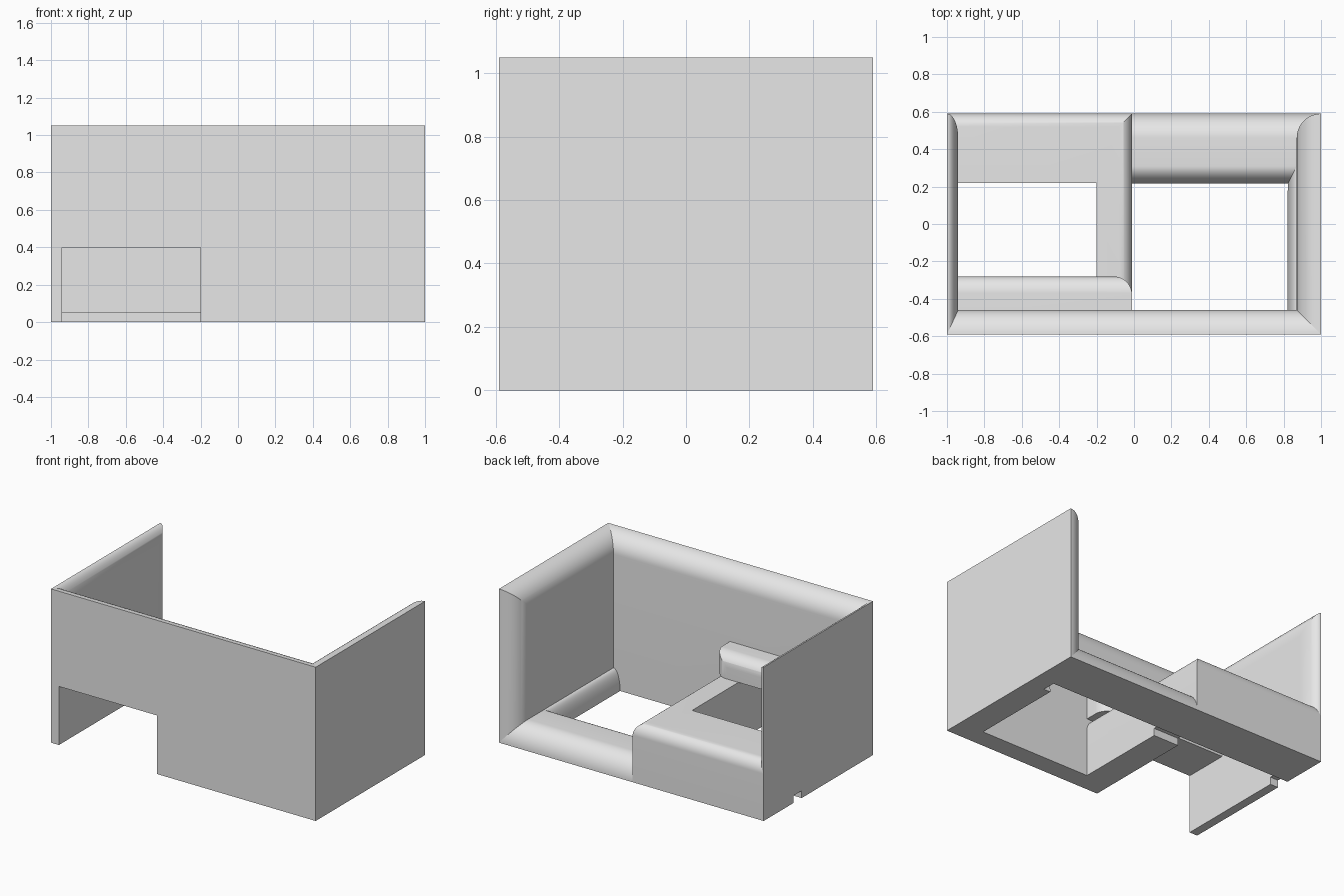
import bpy, bmesh, math
from mathutils import Vector

if "Cube" in bpy.data.objects:
    bpy.data.objects.remove(bpy.data.objects["Cube"], do_unlink=True)

grey = bpy.data.materials.new("plain grey")
grey.use_nodes = True
grey.diffuse_color = (0.8, 0.8, 0.8, 1)
grey.node_tree.nodes["Principled BSDF"].inputs["Base Color"].default_value = (0.8, 0.8, 0.8, 1)

STEPS = 16


def slab(name, x, y, z, axis=2, corner=None, radii=(0, 0)):
    """Box extruded along axis; one corner of its cross-section may be rounded."""
    spans = [x, y, z]
    a, b = [i for i in range(3) if i != axis]
    points = []
    for i, j in ((0, 0), (1, 0), (1, 1), (0, 1)):
        u, v = spans[a][i], spans[b][j]
        if (i, j) != corner:
            points.append((u, v))
            continue
        su, sv = 2 * i - 1, 2 * j - 1
        ru, rv = radii
        arc = []
        for k in range(STEPS + 1):
            t = math.pi / 2 * k / STEPS
            arc.append((u - su * ru * (1 - math.cos(t)), v - sv * rv * (1 - math.sin(t))))
        points += arc if su == sv else arc[::-1]
    bm = bmesh.new()
    verts = []
    for u, v in points:
        co = Vector((0, 0, 0))
        co[a], co[b], co[axis] = u, v, spans[axis][0]
        if not any((co - w.co).length < 1e-5 for w in verts):
            verts.append(bm.verts.new(co))
    face = bm.faces.new(verts)
    ext = bmesh.ops.extrude_face_region(bm, geom=[face])
    move = Vector((0, 0, 0))
    move[axis] = spans[axis][1] - spans[axis][0]
    bmesh.ops.translate(bm, vec=move, verts=[g for g in ext["geom"] if isinstance(g, bmesh.types.BMVert)])
    bmesh.ops.recalc_face_normals(bm, faces=bm.faces)
    mesh = bpy.data.meshes.new(name)
    bm.to_mesh(mesh)
    bm.free()
    mesh.materials.append(grey)
    obj = bpy.data.objects.new(name, mesh)
    bpy.context.collection.objects.link(obj)
    return obj


def combine(obj, operation, cutter):
    """Apply a boolean and discard the cutter."""
    mod = obj.modifiers.new(operation, "BOOLEAN")
    mod.operation = operation
    mod.solver = "EXACT"
    mod.object = cutter
    bpy.context.view_layer.objects.active = obj
    bpy.ops.object.modifier_apply(modifier=mod.name)
    bpy.data.objects.remove(cutter, do_unlink=True)


def cut(obj, x, y, z):
    combine(obj, "DIFFERENCE", slab("cutter", x, y, z))


def trim(obj, x, y, z, axis, corner, radii):
    combine(obj, "INTERSECT", slab("trimmer", x, y, z, axis, corner, radii))


def cut_slot(obj):
    cut(obj, (-1.1, 0.87), (0.18, 0.27), (-0.1, 0.05))


W, D, H = 1.0, 0.59, 1.05
R = 0.13
FULL_Y, FULL_Z = (-D, D), (0, H)

# Front wall with a soft inner top edge and a kneehole
front_wall = slab("front_wall", (-W, W), (-D, -0.46), FULL_Z, 0, (1, 1), (R, R))
cut(front_wall, (-0.94, -0.2), (-0.8, -0.3), (-0.1, 0.4))

# Side walls, rounded on the inner top and back edges
left_wall = slab("left_wall", (0.87, W), FULL_Y, FULL_Z, 1, (0, 1), (R, R))
trim(left_wall, (0.87, W), (-0.8, D), (-0.1, 1.2), 2, (0, 1), (R, R))
right_wall = slab("right_wall", (-W, -0.94), FULL_Y, FULL_Z, 1, (1, 1), (0.06, R))
trim(right_wall, (-W, -0.94), (-0.8, D), (-0.1, 1.2), 2, (1, 1), (0.06, R))
cut_slot(right_wall)

# Low ledge along the back, rounded on both long edges
LOW = 0.145
low_ledge = slab("low_ledge", (-0.1, W), (0.21, D), (0, LOW), 0, (1, 1), (R, LOW))
trim(low_ledge, (-0.2, 1.1), (0.21, 0.8), (-0.1, LOW), 0, (0, 1), (0.1, LOW))
cut_slot(low_ledge)

# Rounded strip at the foot of the left wall
foot_strip = slab("foot_strip", (0.82, 0.95), (-0.5, 0.35), (0, LOW), 1, (0, 1), (0.05, LOW))
cut_slot(foot_strip)

# Raised L-shaped block around the kneehole
raised_block = slab("raised_block", (-W, -0.01), (-0.5, D), (0, 0.4), 1, (1, 1), (0.07, 0.08))
trim(raised_block, (-1.1, 0.1), (-0.6, D), (-0.1, 0.4), 0, (1, 1), (0.07, 0.08))
cut(raised_block, (-0.94, -0.2), (-0.8, 0.22), (-0.1, 0.5))
cut_slot(raised_block)

# Beam over the kneehole behind the front wall
front_beam = slab("front_beam", (-0.97, -0.01), (-0.5, -0.28), (0.4, 0.56), 0, (1, 1), (0.09, 0.08))
trim(front_beam, (-1.1, -0.01), (-0.6, -0.28), (0.3, 0.7), 2, (1, 1), (0.1, 0.1))

# Smooth the rounded edges, keep the rest crisp
for part in (front_wall, left_wall, right_wall, low_ledge, foot_strip, raised_block, front_beam):
    bpy.ops.object.select_all(action="DESELECT")
    part.select_set(True)
    bpy.context.view_layer.objects.active = part
    bpy.ops.object.shade_smooth_by_angle(angle=math.radians(30))
